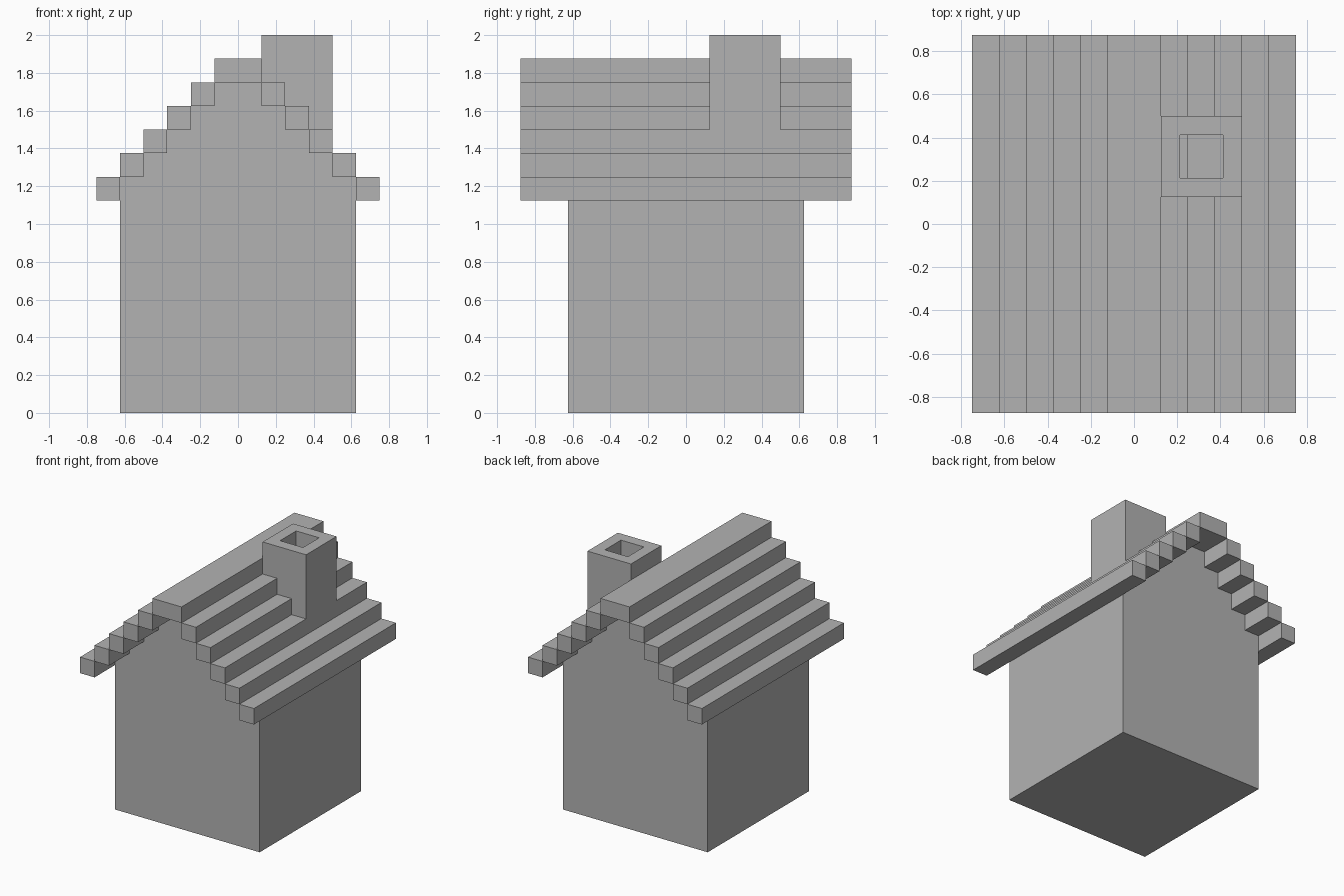
import bpy
import bmesh
from mathutils import Vector

U = 0.125            # one block
WALL = 5 * U         # half width of the house
EAVE = 9 * U         # underside of the lowest roof row
ROOF_Y = 7 * U       # half length of the roof
ROWS = 5             # stepped rows on each slope

if "Cube" in bpy.data.objects:
    bpy.data.objects.remove(bpy.data.objects["Cube"], do_unlink=True)

grey = bpy.data.materials.new("plain grey")
grey.use_nodes = True
grey.diffuse_color = (0.45, 0.45, 0.45, 1)
grey.node_tree.nodes["Principled BSDF"].inputs["Base Color"].default_value = grey.diffuse_color


def finish(name, bm):
    bmesh.ops.recalc_face_normals(bm, faces=bm.faces[:])
    mesh = bpy.data.meshes.new(name)
    bm.to_mesh(mesh)
    bm.free()
    mesh.materials.append(grey)
    obj = bpy.data.objects.new(name, mesh)
    bpy.context.collection.objects.link(obj)
    return obj


def box(low, high):
    low, high = Vector(low), Vector(high)
    bm = bmesh.new()
    bmesh.ops.create_cube(bm, size=1)
    bmesh.ops.scale(bm, vec=high - low, verts=bm.verts[:])
    bmesh.ops.translate(bm, vec=(low + high) / 2, verts=bm.verts[:])
    return bm


# House body: stepped gable profile swept from front to back
half = [(WALL, 0)]
for k in range(1, ROWS + 1):
    x, z = WALL - (k - 1) * U, EAVE + k * U
    half.append((x, z))
    if k < ROWS:
        half.append((x - U, z))
profile = half + [(-x, z) for x, z in reversed(half)]

bm = bmesh.new()
gable = bm.faces.new([bm.verts.new((x, -WALL, z)) for x, z in profile])
sweep = bmesh.ops.extrude_face_region(bm, geom=[gable], use_keep_orig=True)
moved = [v for v in sweep["geom"] if isinstance(v, bmesh.types.BMVert)]
bmesh.ops.translate(bm, vec=(0, 2 * WALL, 0), verts=moved)
finish("house_body", bm)

# Roof: one beam per step on both slopes, then the ridge
for k in range(ROWS):
    inner, low = WALL - k * U, EAVE + k * U
    for side, a, b in (("left", inner, inner + U), ("right", -inner - U, -inner)):
        finish(f"roof_row_{side}_{k + 1}",
               box((a, -ROOF_Y, low), (b, ROOF_Y, low + U)))
ridge = EAVE + ROWS * U
finish("roof_ridge", box((-U, -ROOF_Y, ridge), (U, ROOF_Y, ridge + U)))

# Chimney: block with a square flue sunk into its top
bm = box((U, U, 12 * U), (4 * U, 4 * U, 16 * U))
top = max(bm.faces, key=lambda f: f.calc_center_median().z)
bmesh.ops.inset_region(bm, faces=[top], thickness=U)
flue = bmesh.ops.extrude_discrete_faces(bm, faces=[top])["faces"][0]
bmesh.ops.translate(bm, vec=(0, 0, -3 * U), verts=flue.verts[:])
finish("chimney", bm)
